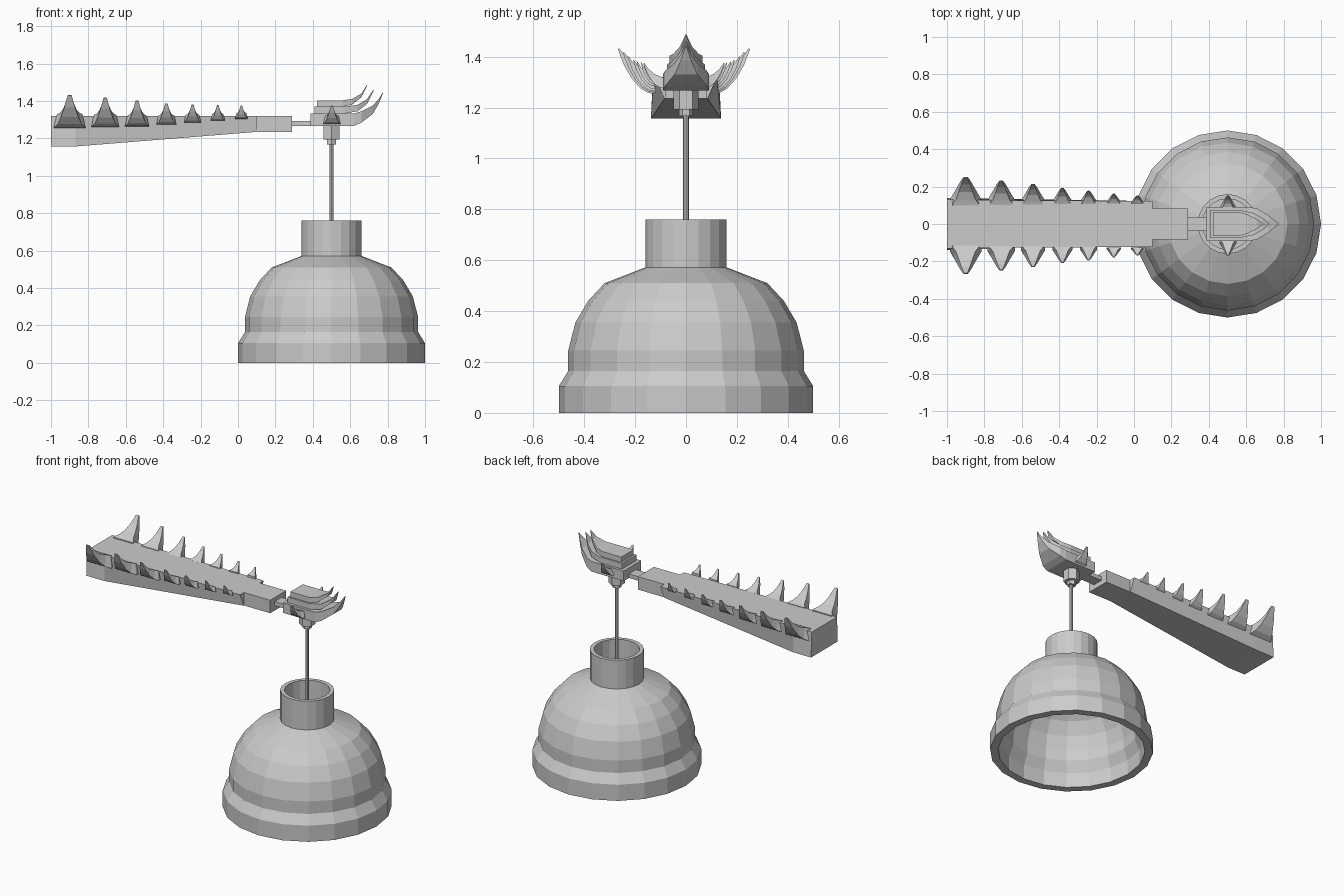
import bpy, bmesh, math

if "Cube" in bpy.data.objects:
    bpy.data.objects.remove(bpy.data.objects["Cube"])


def make(name, build):
    bm = bmesh.new()
    build(bm)
    bmesh.ops.recalc_face_normals(bm, faces=bm.faces)
    me = bpy.data.meshes.new(name)
    bm.to_mesh(me)
    bm.free()
    ob = bpy.data.objects.new(name, me)
    bpy.context.collection.objects.link(ob)
    return ob


def loft(name, rings):
    """Skin a list of equal-length point rings and cap both ends."""
    def build(bm):
        vs = [[bm.verts.new(p) for p in r] for r in rings]
        n = len(vs[0])
        for a, b in zip(vs, vs[1:]):
            for i in range(n):
                j = (i + 1) % n
                bm.faces.new((a[i], a[j], b[j], b[i]))
        bm.faces.new(vs[0])
        bm.faces.new(vs[-1])
    return make(name, build)


def box_loft(name, sections):
    """Sections along x: (x, z bottom, z top, half width bottom, half width top)."""
    return loft(name, [[(x, -b, z0), (x, b, z0), (x, t, z1), (x, -t, z1)]
                       for x, z0, z1, b, t in sections])


def lathe(name, profile, sides, closed=False, turn=0.0, cx=0.5):
    """Revolve (r, z) points about the vertical axis at x = cx."""
    def build(bm):
        vs = []
        for r, z in profile:
            if r == 0:
                vs.append([bm.verts.new((cx, 0, z))] * sides)
            else:
                vs.append([bm.verts.new((cx + r * math.cos(turn + math.tau * i / sides),
                                         r * math.sin(turn + math.tau * i / sides), z))
                           for i in range(sides)])
        pairs = list(zip(vs, vs[1:])) + ([(vs[-1], vs[0])] if closed else [])
        for a, b in pairs:
            for i in range(sides):
                j = (i + 1) % sides
                quad = list(dict.fromkeys((a[i], a[j], b[j], b[i])))
                bm.faces.new(quad)
    return make(name, build)


# bell shell, outside then inside
outer = [(.5, 0), (.5, .105), (.463, .165), (.463, .245), (.435, .355),
         (.385, .44), (.32, .51), (.16, .572), (0, .575)]
inner = [(0, .53), (.15, .53), (.29, .47), (.35, .41), (.395, .33),
         (.418, .24), (.418, .17), (.45, .1), (.45, 0)]
lathe("bell", inner + outer, 20)

# open collar on top of the bell
lathe("bell_collar", [(.16, .56), (.16, .76), (.135, .76), (.135, .56)], 20, closed=True)

# hanging rod and hexagonal mounts
lathe("hanging_rod", [(0, .55), (.011, .55), (.011, 1.18), (0, 1.18)], 8)
lathe("lower_mount", [(0, 1.167), (.028, 1.167), (.028, 1.195), (0, 1.195)], 6, turn=math.pi / 2)
lathe("upper_mount", [(0, 1.193), (.05, 1.193), (.05, 1.28), (0, 1.28)], 6, turn=math.pi / 2)

# tapered arm, its end block and the connecting bar
box_loft("arm", [(-1, 1.157, 1.32, .138, .13), (-.87, 1.157, 1.32, .138, .128),
                 (.1, 1.235, 1.32, .085, .122)])
box_loft("arm_end_block", [(.09, 1.235, 1.32, .082, .082), (.29, 1.235, 1.32, .082, .082)])
box_loft("connecting_bar", [(.28, 1.267, 1.294, .036, .036), (.4, 1.267, 1.294, .036, .036)])

# layered head plates, each sweeping up to a pointed prow
layers = [
    [(.387, 1.267, 1.333, .09), (.62, 1.267, 1.333, .09), (.66, 1.285, 1.345, .082),
     (.72, 1.33, 1.375, .045), (.752, 1.385, 1.41, .02), (.775, 1.44, 1.447, .002)],
    [(.41, 1.333, 1.37, .074), (.57, 1.333, 1.37, .074), (.64, 1.345, 1.38, .058),
     (.69, 1.385, 1.41, .03), (.725, 1.455, 1.463, .002)],
    [(.423, 1.37, 1.404, .064), (.56, 1.37, 1.404, .064), (.61, 1.38, 1.411, .05),
     (.66, 1.42, 1.44, .024), (.69, 1.48, 1.487, .002)],
]
for i, secs in enumerate(layers):
    box_loft(f"head_plate_{i + 1}", [(x, a, b, w, w) for x, a, b, w in secs])


def claw(name, x, w, root, tip, z0, z1, side):
    """Curved spike sweeping out from the side and up to a narrow tip."""
    # (outer reach, outer rise, inner reach, inner rise, width), all as fractions
    shape = [(-.1, 0, -.1, .4, 1), (.12, .01, -.02, .42, 1), (.36, .12, .12, .46, .76),
             (.6, .33, .42, .56, .54), (.82, .62, .7, .74, .34), (1, .98, .96, 1, .13)]
    rings = []
    for oy, oz, iy, iz, s in shape:
        ys = [side * (root + f * (tip - root)) - .008 for f in (oy, iy)]
        zs = [z0 + f * (z1 - z0) for f in (oz, iz)]
        h = w * s
        rings.append([(x - h, ys[0], zs[0]), (x + h, ys[0], zs[0]),
                      (x + h * .8, ys[1], zs[1]), (x - h * .8, ys[1], zs[1])])
    loft(name, rings)


# rows of spikes down both sides of the arm, plus a pair on the head
spikes = [(-.9, .085, .26, 1.255, 1.433), (-.71, .074, .24, 1.26, 1.418),
          (-.54, .064, .222, 1.265, 1.402), (-.383, .053, .2, 1.275, 1.388),
          (-.243, .045, .186, 1.285, 1.382), (-.108, .038, .17, 1.295, 1.378),
          (.018, .034, .16, 1.305, 1.376)]
for side, label in ((1, "back"), (-1, "front")):
    for i, (x, w, tip, z0, z1) in enumerate(spikes):
        claw(f"{label}_spike_{i + 1}", x, w, .122, tip, z0, z1, side)
    claw(f"{label}_head_spike", .502, .046, .085, .16, 1.277, 1.376, side)
